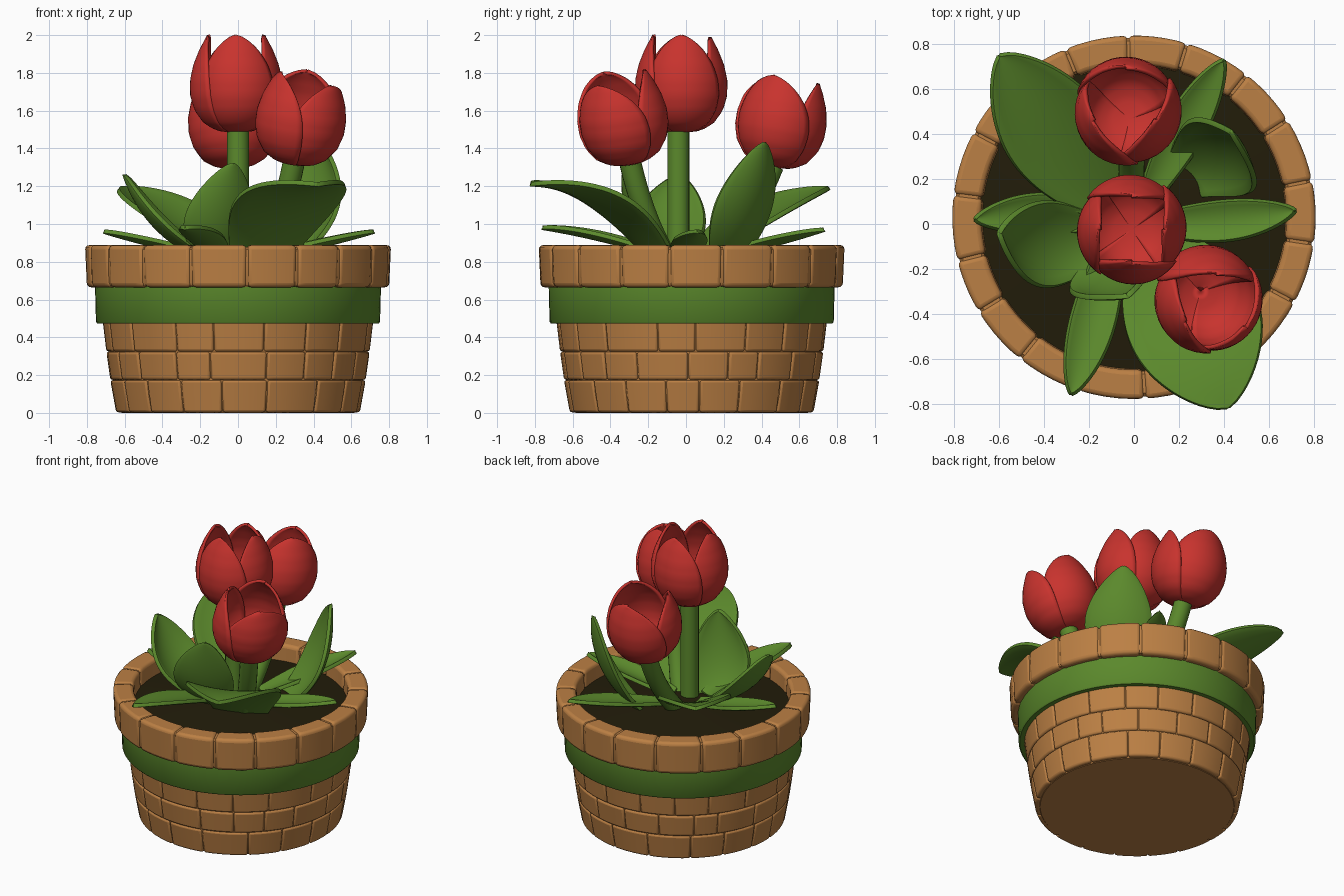
import bpy, bmesh, math, random
from mathutils import Vector, Matrix

if "Cube" in bpy.data.objects:
    bpy.data.objects.remove(bpy.data.objects["Cube"])

random.seed(4)
CY = 0.03  # pot axis y


def material(name, rgb):
    m = bpy.data.materials.new(name)
    m.diffuse_color = (*rgb, 1)
    m.use_nodes = True
    m.node_tree.nodes["Principled BSDF"].inputs["Base Color"].default_value = m.diffuse_color
    return m


CLAY = material("terracotta brown", (0.50, 0.215, 0.058))
GREEN = material("leaf green", (0.105, 0.25, 0.025))
RED = material("petal red", (0.58, 0.033, 0.027))
SOIL = material("dark soil", (0.016, 0.012, 0.003))


def finish(bm, name, mat, angle=50):
    bmesh.ops.recalc_face_normals(bm, faces=bm.faces)
    me = bpy.data.meshes.new(name)
    bm.to_mesh(me)
    bm.free()
    me.materials.append(mat)
    me.shade_smooth()
    me.set_sharp_from_angle(angle=math.radians(angle))
    ob = bpy.data.objects.new(name, me)
    bpy.context.collection.objects.link(ob)
    return ob


def lathe(name, profile, mat, closed=False, n=72):
    bm = bmesh.new()
    vs = [bm.verts.new((r, 0, z)) for r, z in profile]
    pairs = list(zip(vs, vs[1:])) + ([(vs[-1], vs[0])] if closed else [])
    es = [bm.edges.new(p) for p in pairs]
    bmesh.ops.spin(bm, geom=vs + es, axis=(0, 0, 1), cent=(0, 0, 0),
                   angle=2 * math.pi, steps=n, use_merge=True)
    bmesh.ops.remove_doubles(bm, verts=bm.verts, dist=1e-4)
    bmesh.ops.translate(bm, verts=bm.verts, vec=(0, CY, 0))
    return finish(bm, name, mat, 40)


def brick_ring(name, count, z0, z1, r0, r1, depth, start, jitter, bevel, gap=0.002):
    """Ring of curved blocks; r0/r1 are the outer radii at bottom/top."""
    bm = bmesh.new()
    step = 2 * math.pi / count
    cuts = [start + i * step + random.uniform(-jitter, jitter) * step for i in range(count)]
    cuts.append(cuts[0] + 2 * math.pi)
    k = 5
    for a, b in zip(cuts, cuts[1:]):
        a, b = a + gap / r0, b - gap / r0
        rings = []
        for i in range(k + 1):
            t = a + (b - a) * i / k
            rings.append([bm.verts.new((r * math.cos(t), CY + r * math.sin(t), z))
                          for r, z in ((r0, z0), (r1, z1), (r1 - depth, z1), (r0 - depth, z0))])
        for p, q in zip(rings, rings[1:]):
            for j in range(4):
                bm.faces.new((p[j], p[(j + 1) % 4], q[(j + 1) % 4], q[j]))
        bm.faces.new(rings[0])
        bm.faces.new(rings[-1])
    ob = finish(bm, name, CLAY)
    mod = ob.modifiers.new("rounded edges", "BEVEL")
    mod.width, mod.segments, mod.limit_method = bevel, 3, "ANGLE"
    mod.angle_limit = math.radians(40)
    return ob


# Pot: smooth core, three brick courses, green band, rim blocks, soil
lathe("pot_core", [(0, 0), (0.615, 0), (0.637, 0.025), (0.655, 0.1), (0.705, 0.48),
                   (0.72, 0.7), (0.70, 0.76), (0, 0.76)], CLAY)
brick_ring("brick_row_bottom", 18, 0.003, 0.173, 0.645, 0.676, 0.06, 0.10, 0.2, 0.013)
brick_ring("brick_row_middle", 19, 0.175, 0.323, 0.676, 0.697, 0.06, 0.25, 0.2, 0.013)
brick_ring("brick_row_top", 18, 0.325, 0.50, 0.697, 0.718, 0.06, 0.02, 0.2, 0.013)
lathe("green_band", [(0.69, 0.472), (0.744, 0.472), (0.752, 0.482), (0.757, 0.67),
                     (0.69, 0.67)], GREEN, closed=True)
brick_ring("rim_blocks", 18, 0.665, 0.888, 0.800, 0.81, 0.13, 0.22, 0.08, 0.022)
lathe("rim_core", [(0.70, 0.672), (0.785, 0.672), (0.795, 0.69), (0.80, 0.865), (0.785, 0.879),
                   (0.70, 0.879), (0.687, 0.865)], CLAY, closed=True)
lathe("soil", [(0.70, 0.775), (0.5, 0.79), (0.2, 0.82), (0, 0.83)], SOIL)


def leaf(name, base, ctrl, tip, hw, cup=0.3, thick=0.024, root=0.14):
    """Cupped blade swept along a quadratic curve."""
    p0, p1, p2 = Vector(base), Vector(ctrl), Vector(tip)
    d = p2 - p0
    side = Vector((-d.y, d.x, 0)).normalized()
    bm = bmesh.new()
    n, m, rows = 24, 5, []
    for i in range(n + 1):
        t = 1 - (1 - i / n) ** 1.25
        p = p0 * (1 - t) ** 2 + p1 * 2 * t * (1 - t) + p2 * t * t
        tan = ((p1 - p0) * (1 - t) + (p2 - p1) * t).normalized()
        nor = tan.cross(side)
        w = hw * max(math.sin(math.pi * (root + (1 - root) * t ** 1.2)), 0.002) ** 0.65
        rows.append([bm.verts.new(p + side * (w * j / m) + nor * (cup * w * (j / m) ** 2))
                     for j in range(-m, m + 1)])
    for a, b in zip(rows, rows[1:]):
        for j in range(2 * m):
            bm.faces.new((a[j], a[j + 1], b[j + 1], b[j]))
    ob = finish(bm, name, GREEN, 60)
    mod = ob.modifiers.new("thickness", "SOLIDIFY")
    mod.thickness, mod.offset = thick, 0
    mod = ob.modifiers.new("soft edge", "BEVEL")
    mod.width, mod.segments = 0.006, 2
    return ob


# Broad leaves
leaf("leaf_front_right", (0.12, -0.14, 0.80), (0.28, -0.42, 1.20), (0.42, -0.82, 1.21), 0.30, 0.12)
leaf("leaf_back_left", (-0.07, 0.10, 0.82), (-0.38, 0.40, 1.05), (-0.60, 0.75, 1.19), 0.23, 0.22)
leaf("leaf_back_right_tall", (0.24, 0.22, 0.78), (0.50, 0.36, 1.02), (0.43, 0.41, 1.43), 0.21)
leaf("leaf_left_tall", (-0.14, -0.07, 0.80), (-0.48, -0.12, 0.92), (-0.60, -0.04, 1.26), 0.19)
leaf("leaf_front_tall", (-0.10, -0.14, 0.80), (-0.11, -0.32, 0.95), (-0.03, -0.32, 1.32), 0.19)
# Narrow low leaves
leaf("leaf_right_low", (0.10, 0.0, 0.82), (0.42, 0.0, 0.87), (0.72, 0.06, 0.96), 0.09)
leaf("leaf_left_low", (-0.10, 0.02, 0.82), (-0.42, 0.07, 0.87), (-0.71, 0.02, 0.96), 0.09)
leaf("leaf_front_left_low", (-0.10, -0.10, 0.82), (-0.18, -0.45, 0.93), (-0.28, -0.76, 0.98), 0.10)
leaf("leaf_back_right_low", (0.08, 0.15, 0.82), (0.24, 0.45, 0.88), (0.40, 0.73, 0.97), 0.09)


def stem(name, pts, radius=0.058):
    """Round tube swept along a quadratic curve."""
    p0, p1, p2 = map(Vector, pts)
    bm = bmesh.new()
    rings = []
    for i in range(11):
        t = i / 10
        p = p0 * (1 - t) ** 2 + p1 * 2 * t * (1 - t) + p2 * t * t
        q = Vector((0, 0, 1)).rotation_difference((p1 - p0) * (1 - t) + (p2 - p1) * t)
        rings.append([bm.verts.new(p + q @ Vector((radius * math.cos(a), radius * math.sin(a), 0)))
                      for a in (2 * math.pi * j / 20 for j in range(20))])
    for a, b in zip(rings, rings[1:]):
        for j in range(20):
            bm.faces.new((a[j], a[(j + 1) % 20], b[(j + 1) % 20], b[j]))
    bm.faces.new(rings[0])
    bm.faces.new(rings[-1])
    return finish(bm, name, GREEN)


PETAL = [(0.0, 0.0), (0.10, 0.012), (0.165, 0.05), (0.212, 0.115), (0.234, 0.19),
         (0.235, 0.27), (0.218, 0.35), (0.186, 0.43), (0.145, 0.505)]


def petal_point(t):
    x = min(t, 0.9999) * (len(PETAL) - 1)
    i = int(x)
    return Vector(PETAL[i]).lerp(Vector(PETAL[i + 1]), x - i)


def tulip(name, base, axis, angles, half_width, scale=1.0):
    """Cup of overlapping pointed petals on a tilted axis; angles are (direction, length)."""
    q = Vector((0, 0, 1)).rotation_difference(Vector(axis))
    place = Matrix.Translation(base) @ q.to_matrix().to_4x4() @ Matrix.Scale(scale, 4)
    bm = bmesh.new()
    n, m = 24, 8
    for deg, length in angles:
        rows = []
        for i in range(n + 1):
            t = 1 - (1 - i / n) ** 1.3  # denser rows near the tip
            r, z = petal_point(t * length)
            w = math.radians(half_width) * max(1 - t ** 5, 0.0004) ** 0.6
            row = []
            for j in range(-m, m + 1):
                u = j / m
                # one edge tucks under the neighbouring petal
                rr = r * (1 + 0.035 * u - 0.03 * u * u)
                a = math.radians(deg) + w * u
                row.append(bm.verts.new(place @ Vector((rr * math.cos(a), rr * math.sin(a), z))))
            rows.append(row)
        for a, b in zip(rows, rows[1:]):
            for j in range(2 * m):
                bm.faces.new((a[j], a[j + 1], b[j + 1], b[j]))
    bmesh.ops.remove_doubles(bm, verts=bm.verts, dist=1e-5)
    ob = finish(bm, name, RED, 60)
    mod = ob.modifiers.new("thickness", "SOLIDIFY")
    mod.thickness, mod.offset = 0.018, 0
    return ob


# Three flowers on their stems
stem("stem_center", [(0, -0.04, 0.78), (0, -0.04, 1.1), (0, -0.04, 1.496)])
tulip("tulip_center", (-0.01, -0.025, 1.49), (0, 0, 1),
      ((270, 1), (0, 1), (90, 0.98), (180, 1)), 56)
stem("stem_back", [(-0.01, 0.10, 0.78), (-0.01, 0.34, 1.0), (-0.02, 0.46, 1.308)])
tulip("tulip_back", (-0.02, 0.465, 1.305), (-0.04, 0.17, 1),
      ((90, 0.95), (210, 0.93), (330, 0.95)), 72, 0.98)
stem("stem_front_right", [(0.10, -0.08, 0.78), (0.23, -0.22, 1.0), (0.295, -0.295, 1.324)])
tulip("tulip_front_right", (0.295, -0.30, 1.322), (0.15, -0.15, 1),
      ((90, 0.97), (205, 0.97), (325, 0.92)), 72, 0.98)
